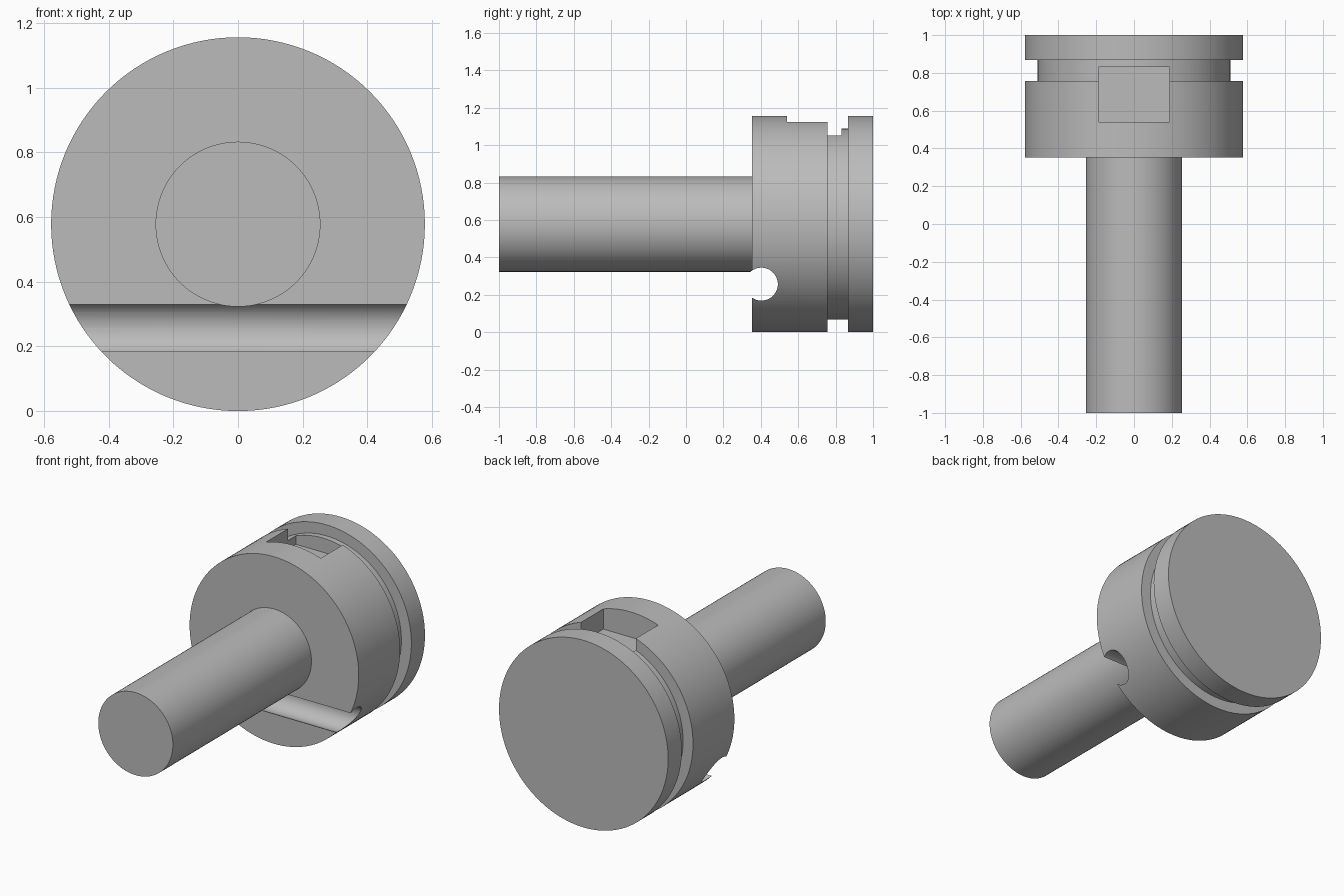
import bpy, bmesh, math
from mathutils import Matrix

cube = bpy.data.objects.get("Cube")
if cube:
    bpy.data.objects.remove(cube)

R, SHAFT_R, GROOVE_R = 0.578, 0.255, 0.51
AXIS_Z = R

steel = bpy.data.materials.new("plain grey")
steel.use_nodes = True
GREY = (0.5, 0.5, 0.5, 1)
steel.diffuse_color = GREY
steel.node_tree.nodes["Principled BSDF"].inputs["Base Color"].default_value = GREY


def add_object(name, bm):
    bmesh.ops.recalc_face_normals(bm, faces=bm.faces)
    mesh = bpy.data.meshes.new(name)
    bm.to_mesh(mesh)
    bm.free()
    mesh.materials.append(steel)
    obj = bpy.data.objects.new(name, mesh)
    bpy.context.collection.objects.link(obj)
    return obj


def lathe(name, profile, sides=128):
    """Revolve (radius, y) points around the long axis."""
    bm = bmesh.new()
    rings = []
    for r, y in profile:
        angles = [2 * math.pi * i / sides for i in range(sides)]
        rings.append([bm.verts.new((r * math.sin(a), y, AXIS_Z + r * math.cos(a)))
                      for a in angles])
    for a, b in zip(rings, rings[1:]):
        for i in range(sides):
            j = (i + 1) % sides
            bm.faces.new((a[i], a[j], b[j], b[i]))
    bm.faces.new(rings[0])
    bm.faces.new(rings[-1])
    return add_object(name, bm)


def cut(target, cutter):
    cutter.hide_render = True
    mod = target.modifiers.new(cutter.name, "BOOLEAN")
    mod.operation, mod.solver, mod.object = "DIFFERENCE", "EXACT", cutter
    bpy.context.view_layer.objects.active = target
    bpy.ops.object.modifier_apply(modifier=mod.name)
    bpy.data.objects.remove(cutter)


# Shaft and grooved round head, turned in one piece
pin = lathe("headed_pin", [
    (SHAFT_R, -1), (SHAFT_R, 0.353), (R, 0.353), (R, 0.757),
    (GROOVE_R, 0.757), (GROOVE_R, 0.867), (R, 0.867), (R, 1)])

# Round cross slot low on the head's front face
bm = bmesh.new()
bmesh.ops.create_cone(bm, cap_ends=True, segments=64, radius1=0.088, radius2=0.088, depth=1.6,
                      matrix=Matrix.Translation((0, 0.403, 0.257)) @ Matrix.Rotation(math.pi / 2, 4, "Y"))
cut(pin, add_object("slot_cutter", bm))

# Rectangular pocket in the top of the head, running into the groove
floor, top, y0, y1 = 1.0, 1.3, 0.54, 0.832
bm = bmesh.new()
bmesh.ops.create_cube(bm, size=1, matrix=Matrix.Translation((0, (y0 + y1) / 2, (floor + top) / 2))
                      @ Matrix.Diagonal((0.374, y1 - y0, top - floor, 1)))
cut(pin, add_object("pocket_cutter", bm))

# Smooth round walls, crisp edges
bpy.ops.object.select_all(action="DESELECT")
pin.select_set(True)
bpy.context.view_layer.objects.active = pin
bpy.ops.object.shade_smooth_by_angle(angle=math.radians(30))
